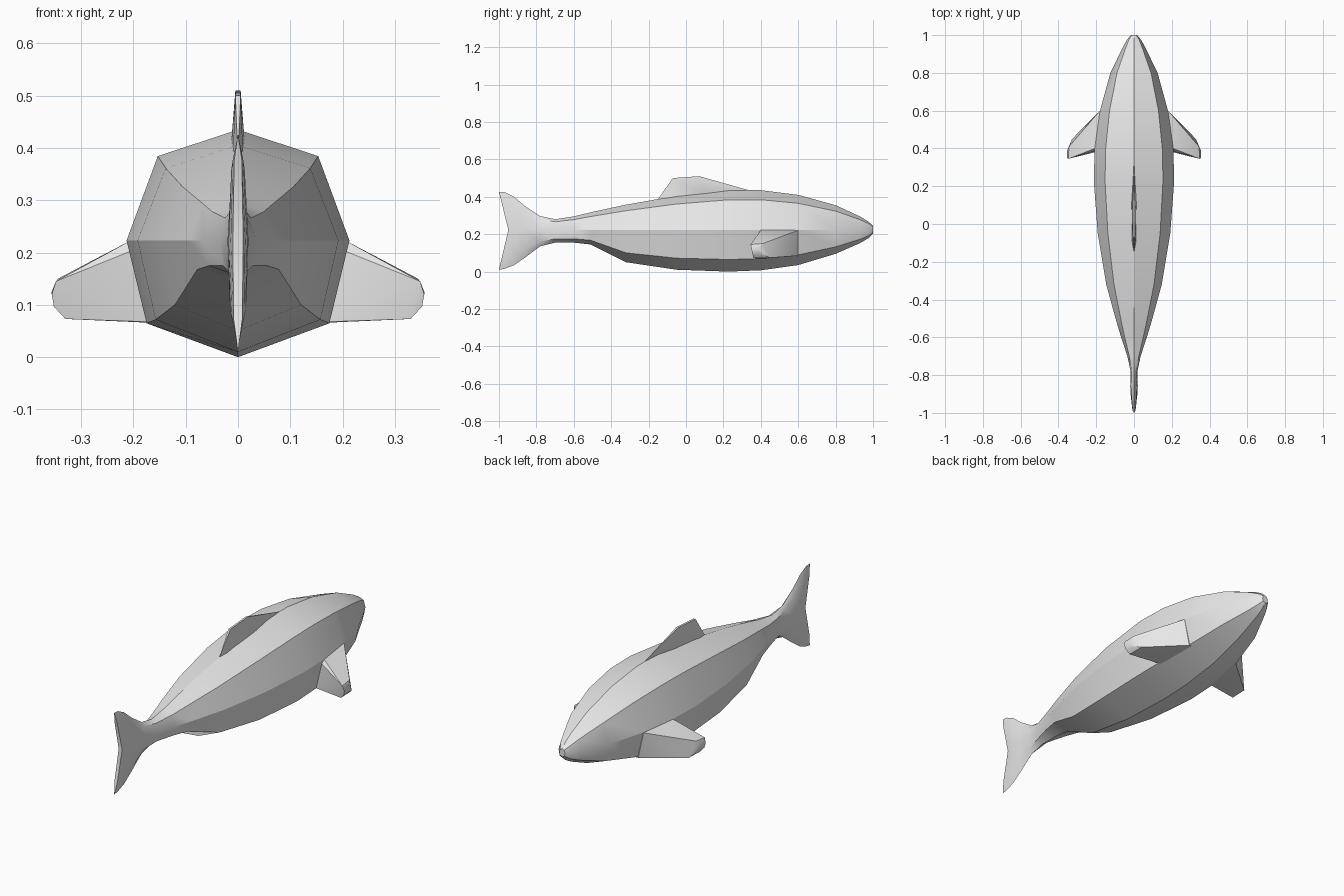
import bpy
import bmesh
import math

cube = bpy.data.objects.get("Cube")
if cube:
    bpy.data.objects.remove(cube, do_unlink=True)

grey = bpy.data.materials.new("light grey")
grey.use_nodes = True
tone = (0.8, 0.8, 0.8, 1)
grey.diffuse_color = tone
grey.node_tree.nodes["Principled BSDF"].inputs["Base Color"].default_value = tone


def finish(name, bm):
    """Turn a bmesh into a smooth-shaded object with sharp creases."""
    bmesh.ops.recalc_face_normals(bm, faces=bm.faces)
    mesh = bpy.data.meshes.new(name)
    bm.to_mesh(mesh)
    bm.free()
    mesh.materials.append(grey)
    obj = bpy.data.objects.new(name, mesh)
    bpy.context.collection.objects.link(obj)
    bpy.ops.object.select_all(action="DESELECT")
    obj.select_set(True)
    bpy.context.view_layer.objects.active = obj
    bpy.ops.object.shade_smooth_by_angle(angle=math.radians(30))
    return obj


def hull(name, points):
    """Make a closed convex part around a few corner points."""
    bm = bmesh.new()
    for point in points:
        bm.verts.new(point)
    bmesh.ops.convex_hull(bm, input=bm.verts)
    bmesh.ops.dissolve_limit(bm, angle_limit=math.radians(1),
                             verts=bm.verts, edges=bm.edges)
    return finish(name, bm)


# Body and tail: one loft of eight-sided sections, from tail to nose
# Each station: y, top height, half width, bottom height, sweep of the middle
stations = [
    (-1, .427, .01, .01, .05),
    (-.97, .425, .014, .015, .035),
    (-.92, .4, .018, .034, .02),
    (-.86, .35, .02, .075, 0),
    (-.78, .297, .018, .135, 0),
    (-.7, .28, .035, .155, 0),
    (-.6, .295, .068, .155, 0),
    (-.51, .317, .095, .145, 0),
    (-.32, .358, .147, .05, 0),
    (-.05, .405, .192, .01, 0),
    (.23, .435, .213, 0, 0),
    (.4, .435, .208, .007, 0),
    (.6, .41, .18, .035, 0),
    (.8, .355, .125, .095, 0),
    (.93, .295, .062, .152, 0),
    (.975, .268, .038, .178, 0),
    (1, .245, .016, .203, 0),
]
MIDDLE = 0.223
# Section corners: share of half width, share of height above or below middle
half = [(0, 1), (.72, .76), (1, 0), (.82, -.71), (0, -1)]
section = half + [(-x, h) for x, h in half[3:0:-1]]

bm = bmesh.new()
rings = []
for y, top, width, bottom, sweep in stations:
    ring = []
    for x, h in section:
        reach = top - MIDDLE if h > 0 else MIDDLE - bottom
        ring.append(bm.verts.new((x * width, y + sweep * (1 - abs(h)),
                                  MIDDLE + h * reach)))
    rings.append(ring)
count = len(section)
for a, b in zip(rings, rings[1:]):
    for i in range(count):
        j = (i + 1) % count
        bm.faces.new((a[i], a[j], b[j], b[i]))
# Notched tail edge: close it in strips across the section
end = rings[0]
bm.faces.new((end[0], end[1], end[7]))
bm.faces.new((end[1], end[2], end[6], end[7]))
bm.faces.new((end[2], end[3], end[5], end[6]))
bm.faces.new((end[3], end[4], end[5]))
bm.faces.new(rings[-1])
finish("body", bm)

# Dorsal fin: thin wedge, its base sunk into the back
dorsal = [(0, .33, .437), (0, -.155, .38), (0, .2, .4)]
for side in (-1, 1):
    dorsal += [(side * .005, .07, .51), (side * .005, -.07, .5),
               (side * .013, .12, .41), (side * .01, -.1, .38)]
hull("dorsal_fin", dorsal)

# Pectoral fins: stout root on the flank, tapering back to a small blunt tip
root = [(.18, .6, .221), (.207, .4, .222), (.15, .6, .085), (.173, .4, .066)]
tip = [(.344, .41, .15), (.348, .345, .145), (.328, .45, .074),
       (.33, .36, .073)]
cap = [(.356, .385, .125), (.356, .35, .12), (.352, .39, .1),
       (.352, .355, .097)]
inner = [(x - .05, y, z) for x, y, z in root]
for name, side in (("left_fin", 1), ("right_fin", -1)):
    hull(name, [(side * x, y, z) for x, y, z in root + tip + cap + inner])
